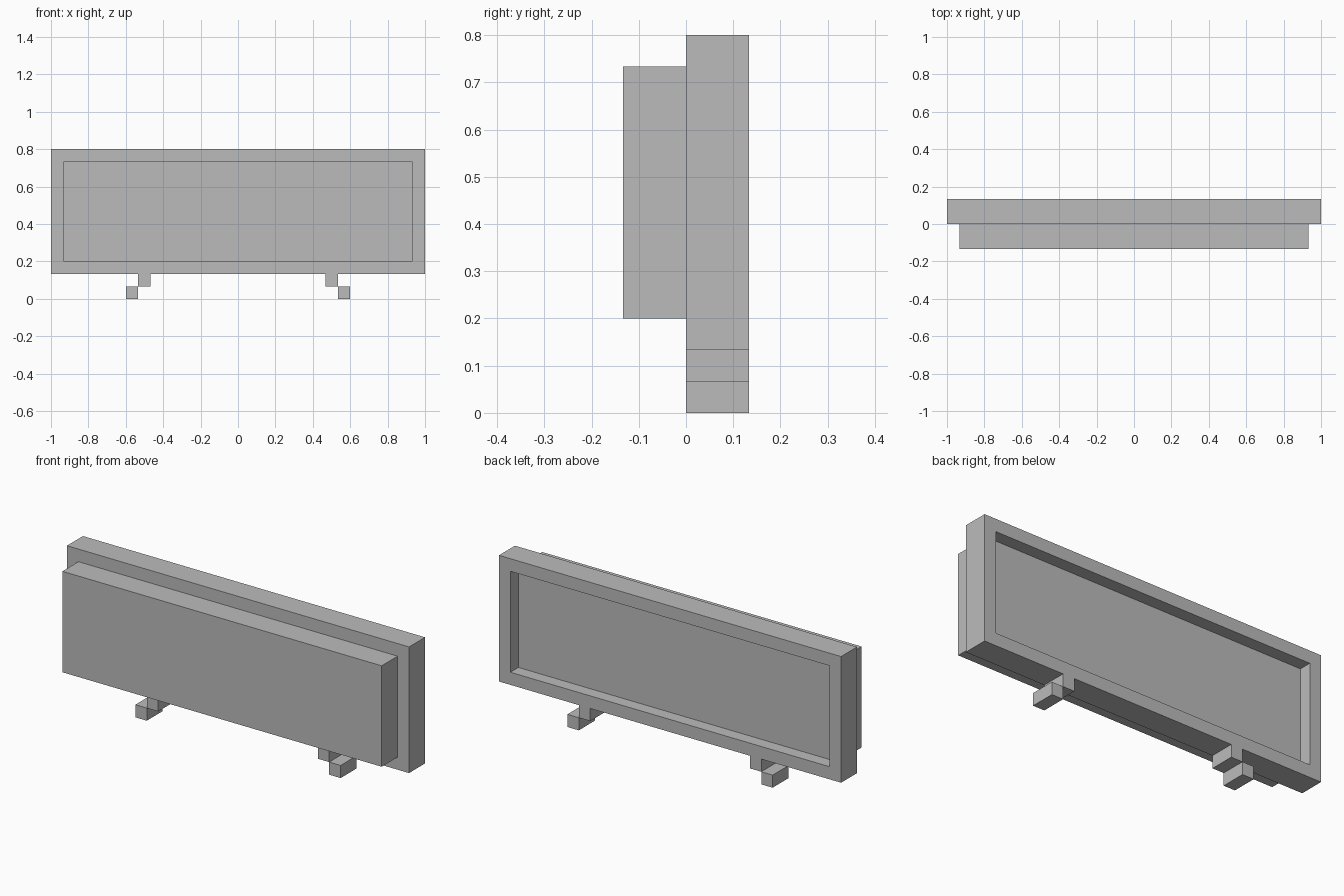
import bpy
import bmesh
from mathutils import Matrix, Vector

if "Cube" in bpy.data.objects:
    bpy.data.objects.remove(bpy.data.objects["Cube"])

U = 1 / 15            # module size
DEPTH = 2 * U         # thickness of the frame and of the front panel

grey = bpy.data.materials.new("plain grey")
grey.use_nodes = True
colour = (0.5, 0.5, 0.5, 1)
grey.diffuse_color = colour
grey.node_tree.nodes["Principled BSDF"].inputs["Base Color"].default_value = colour


def add_object(name, bm):
    mesh = bpy.data.meshes.new(name)
    bm.to_mesh(mesh)
    bm.free()
    mesh.materials.append(grey)
    obj = bpy.data.objects.new(name, mesh)
    bpy.context.collection.objects.link(obj)
    return obj


def box(low, high):
    low, high = Vector(low), Vector(high)
    bm = bmesh.new()
    bmesh.ops.create_cube(bm, size=1, matrix=Matrix.Translation((low + high) / 2)
                          @ Matrix.Diagonal((*(high - low), 1)))
    return bm


# Back frame, with its rear face inset and pushed in to form the recess
bm = box((-1, 0, 2 * U), (1, DEPTH, 12 * U))
rear = max(bm.faces, key=lambda f: f.calc_center_median().y)
bmesh.ops.inset_region(bm, faces=[rear], thickness=U, use_even_offset=True)
bmesh.ops.inset_region(bm, faces=[rear], thickness=0, depth=0)
bmesh.ops.translate(bm, verts=rear.verts, vec=(0, -U, 0))
bmesh.ops.remove_doubles(bm, verts=bm.verts, dist=0.0001)
add_object("back_frame", bm)

# Front panel
add_object("front_panel", box((U - 1, -DEPTH, 3 * U), (1 - U, 0, 11 * U)))

# Stepped feet on both sides
for side, sign in (("left", 1), ("right", -1)):
    for part, x, z in (("upper", 7 * U, U), ("lower", 8 * U, 0)):
        a, b = sorted((sign * x, sign * (x + U)))
        add_object(f"{side}_foot_{part}", box((a, 0, z), (b, DEPTH, z + U)))
